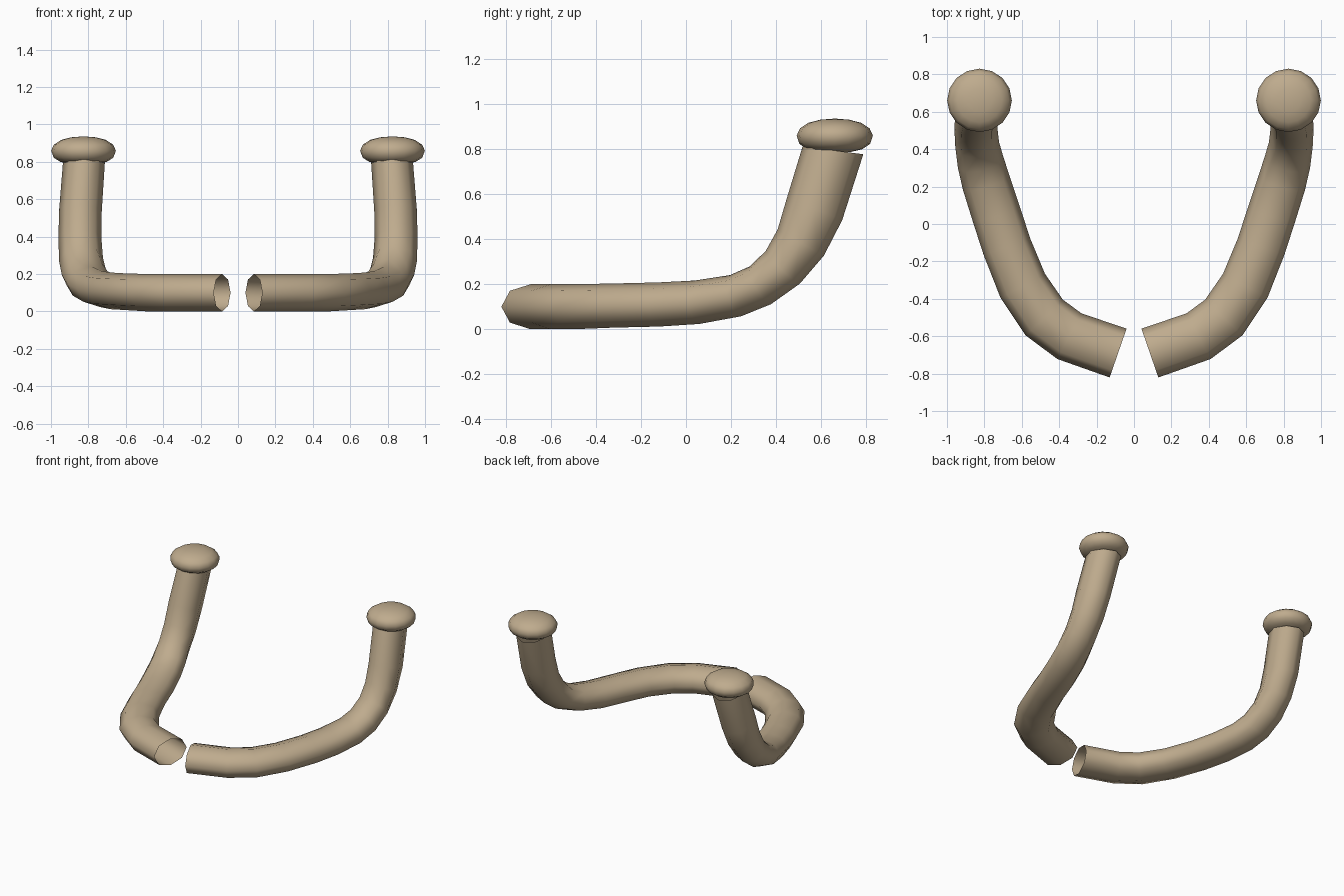
import bpy, bmesh, math
from mathutils import Vector

if "Cube" in bpy.data.objects:
    bpy.data.objects.remove(bpy.data.objects["Cube"])

tan = bpy.data.materials.new("tan")
tan.diffuse_color = (0.52, 0.41, 0.27, 1)
tan.use_nodes = True
tan.node_tree.nodes["Principled BSDF"].inputs["Base Color"].default_value = tan.diffuse_color


def finish(name, bm, angle):
    bmesh.ops.recalc_face_normals(bm, faces=bm.faces)
    me = bpy.data.meshes.new(name)
    bm.to_mesh(me)
    bm.free()
    ob = bpy.data.objects.new(name, me)
    bpy.context.collection.objects.link(ob)
    me.materials.append(tan)
    bpy.ops.object.select_all(action='DESELECT')
    ob.select_set(True)
    bpy.context.view_layer.objects.active = ob
    bpy.ops.object.shade_smooth_by_angle(angle=math.radians(angle))
    mod = ob.modifiers.new("Mirror", 'MIRROR')
    mod.use_axis[0] = True
    return ob


def skin(bm, rings):
    for a, b in zip(rings, rings[1:]):
        n = len(a)
        for i in range(n):
            j = (i + 1) % n
            bm.faces.new((a[i], a[j], b[j], b[i]))


# Bent arm: open eight-sided tube; x, y, z, half width, half height
path = [
    (0.085, -0.69, 0.10, 0.138, 0.100),
    (0.345, -0.60, 0.10, 0.138, 0.100),
    (0.48, -0.50, 0.10, 0.138, 0.100),
    (0.595, -0.33, 0.105, 0.135, 0.098),
    (0.68, -0.12, 0.11, 0.132, 0.098),
    (0.735, 0.05, 0.12, 0.132, 0.097),
    (0.79, 0.22, 0.149, 0.130, 0.095),
    (0.82, 0.33, 0.195, 0.125, 0.097),
    (0.839, 0.43, 0.275, 0.118, 0.105),
    (0.845, 0.51, 0.385, 0.115, 0.118),
    (0.843, 0.57, 0.53, 0.114, 0.132),
    (0.824, 0.653, 0.795, 0.112, 0.136),
]
bm = bmesh.new()
pts = [Vector(p[:3]) for p in path]
rings = []
for i, (p, row) in enumerate(zip(pts, path)):
    back = (p - pts[max(i - 1, 0)]).normalized()
    ahead = (pts[min(i + 1, len(pts) - 1)] - p).normalized()
    t = (back + ahead).normalized()
    if i == len(pts) - 1:
        t = Vector((0, 0.13, 0.99)).normalized()
    flat = Vector((t.y, -t.x, 0)) if t.z < 0.6 else Vector((1, 0, 0))
    side = (flat - t * flat.dot(t)).normalized()
    up = side.cross(t)
    rings.append([bm.verts.new(p + side * row[3] * math.cos(k * math.pi / 4)
                               + up * row[4] * math.sin(k * math.pi / 4))
                  for k in range(8)])
skin(bm, rings)
finish("bent_arm", bm, 60)

# Rounded knob on top of each arm
profile = [(0.07, 0.787), (0.125, 0.80), (0.16, 0.823), (0.173, 0.86),
           (0.158, 0.892), (0.12, 0.917), (0.065, 0.931)]
bm = bmesh.new()
rings = [[bm.verts.new((0.826 + r * math.cos(k * math.pi / 8),
                        0.661 + r * 0.98 * math.sin(k * math.pi / 8), z))
          for k in range(16)] for r, z in profile]
skin(bm, rings)
for ring, z in ((rings[0], 0.785), (rings[-1], 0.936)):
    c = bm.verts.new((0.826, 0.661, z))
    for i in range(16):
        bm.faces.new((ring[i], ring[(i + 1) % 16], c))
finish("end_knob", bm, 60)
